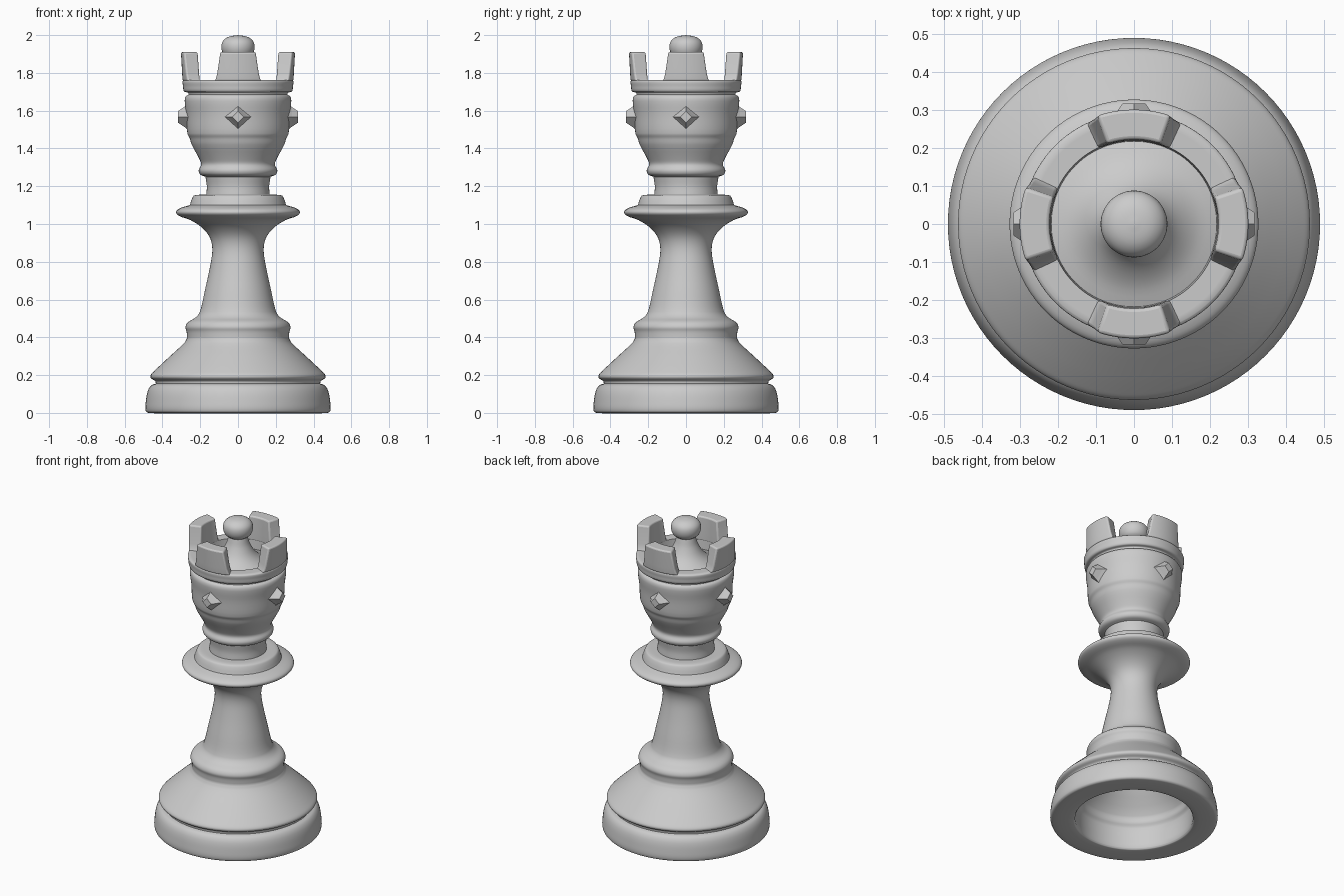
import bpy, bmesh
from math import sin, cos, pi, radians
from mathutils import Vector

if "Cube" in bpy.data.objects:
    bpy.data.objects.remove(bpy.data.objects["Cube"])

def finish(bm, name, angle):
    bmesh.ops.remove_doubles(bm, verts=bm.verts, dist=1e-5)
    bmesh.ops.recalc_face_normals(bm, faces=bm.faces)
    me = bpy.data.meshes.new(name)
    bm.to_mesh(me)
    bm.free()
    ob = bpy.data.objects.new(name, me)
    bpy.context.collection.objects.link(ob)
    bpy.ops.object.select_all(action='DESELECT')
    ob.select_set(True)
    bpy.context.view_layer.objects.active = ob
    if angle:
        bpy.ops.object.shade_smooth_by_angle(angle=radians(angle))
    return ob

def curve(points, n=4):
    """Smooth (r, z) points with a length-limited Hermite curve."""
    p = [Vector(q) for q in points]
    t = [(p[min(i + 1, len(p) - 1)] - p[max(i - 1, 0)]).normalized() for i in range(len(p))]
    out = []
    for i in range(len(p) - 1):
        d = (p[i + 1] - p[i]).length
        for k in range(n):
            s = k / n
            out.append(p[i] * (2*s**3 - 3*s**2 + 1) + t[i] * d * (s**3 - 2*s**2 + s)
                       + p[i + 1] * (3*s**2 - 2*s**3) + t[i + 1] * d * (s**3 - s**2))
    return out + [p[-1]]

def lathe(name, sections, steps=96):
    """Revolve smooth sections; corners stay crisp between sections."""
    bm = bmesh.new()
    pts = []
    for s in sections:
        pts += curve(s)
    rings = [[bm.verts.new((max(r, 0) * cos(2*pi*j/steps), max(r, 0) * sin(2*pi*j/steps), z))
              for j in range(steps)] for r, z in pts]
    for a, b in zip(rings, rings[1:]):
        for j in range(steps):
            k = (j + 1) % steps
            bm.faces.new((a[j], a[k], b[k], b[j]))
    return finish(bm, name, 40)

# Body: hollow underside, foot, stem, collar and cup
lathe("body", [
    [(0, .50), (.12, .49), (.165, .45), (.18, .38), (.32, .21), (.33, .17)],
    [(.33, .17), (.345, .14), (.345, .01)],
    [(.345, .01), (.355, 0), (.475, 0), (.489, .012), (.488, .06), (.478, .115), (.46, .145), (.435, .155)],
    [(.435, .155), (.438, .168), (.46, .183), (.463, .198), (.445, .22), (.36, .30), (.285, .37), (.27, .395)],
    [(.27, .395), (.272, .43), (.278, .455), (.265, .48), (.225, .505), (.202, .535), (.175, .65),
     (.145, .79), (.136, .87), (.15, .93), (.19, .98), (.25, 1.02), (.31, 1.042), (.328, 1.062),
     (.31, 1.082), (.255, 1.10)],
    [(.255, 1.10), (.243, 1.135), (.23, 1.152), (.168, 1.155)],
    [(.168, 1.155), (.165, 1.2), (.172, 1.25)],
    [(.172, 1.25), (.2, 1.262), (.208, 1.285), (.195, 1.315), (.205, 1.345), (.245, 1.42), (.256, 1.455)],
    [(.256, 1.455), (.268, 1.48), (.274, 1.58), (.282, 1.65), (.277, 1.675), (.262, 1.685)],
    [(.262, 1.685), (.265, 1.695), (.286, 1.702), (.291, 1.73), (.293, 1.755), (.285, 1.762)],
    [(.285, 1.762), (.222, 1.762)],
    [(.222, 1.762), (.218, 1.70)],
])

# Crown floor rising to the ball finial
lathe("finial", [
    [(.225, 1.70), (.16, 1.725), (.105, 1.77), (.07, 1.83), (.055, 1.88)],
    [(.055, 1.88), (.078, 1.90), (.088, 1.935), (.08, 1.968), (.05, 1.991), (0, 2.0)],
], 64)

# Battlements: curved blocks leaning narrower toward the top
def battlement(name, turn, cols=12):
    rows = [(1.755, 26, .220, .292), (1.770, 24, .220, .294), (1.80, 22.3, .220, .296), (1.91, 18.5, .223, .302)]
    bm = bmesh.new()
    grid = []
    for z, half, ri, ro in rows:
        angs = [turn + radians(half * (2*i/cols - 1)) for i in range(cols + 1)]
        loop = [(ro, a) for a in angs] + [(ri, a) for a in reversed(angs)]
        grid.append([bm.verts.new((r * cos(a), r * sin(a), z)) for r, a in loop])
    n = len(grid[0])
    for a, b in zip(grid, grid[1:]):
        for j in range(n):
            bm.faces.new((a[j], a[(j+1) % n], b[(j+1) % n], b[j]))
    for g in (grid[0], grid[-1]):
        for i in range(cols):
            bm.faces.new((g[i], g[i+1], g[n-2-i], g[n-1-i]))
    ob = finish(bm, name, 40)
    bev = ob.modifiers.new("soft_edges", 'BEVEL')
    bev.width, bev.segments, bev.angle_limit = .009, 3, radians(40)

# Diamond studs: blunt four-sided pyramids on the cup
def stud(name, turn):
    bm = bmesh.new()
    loops = []
    for r, s in ((.245, .085), (.285, .052), (.318, .03)):
        loops.append([bm.verts.new((r*cos(turn) - s*u*sin(turn), r*sin(turn) + s*u*cos(turn), 1.567 + s*v))
                      for u, v in ((1, 0), (0, 1), (-1, 0), (0, -1))])
    for a, b in zip(loops, loops[1:]):
        for j in range(4):
            bm.faces.new((a[j], a[(j+1) % 4], b[(j+1) % 4], b[j]))
    bm.faces.new(loops[0])
    bm.faces.new(loops[-1])
    finish(bm, name, 0)

for i, side in enumerate(("right", "back", "left", "front")):
    battlement("battlement_" + side, i * pi / 2)
    stud("stud_" + side, i * pi / 2)
